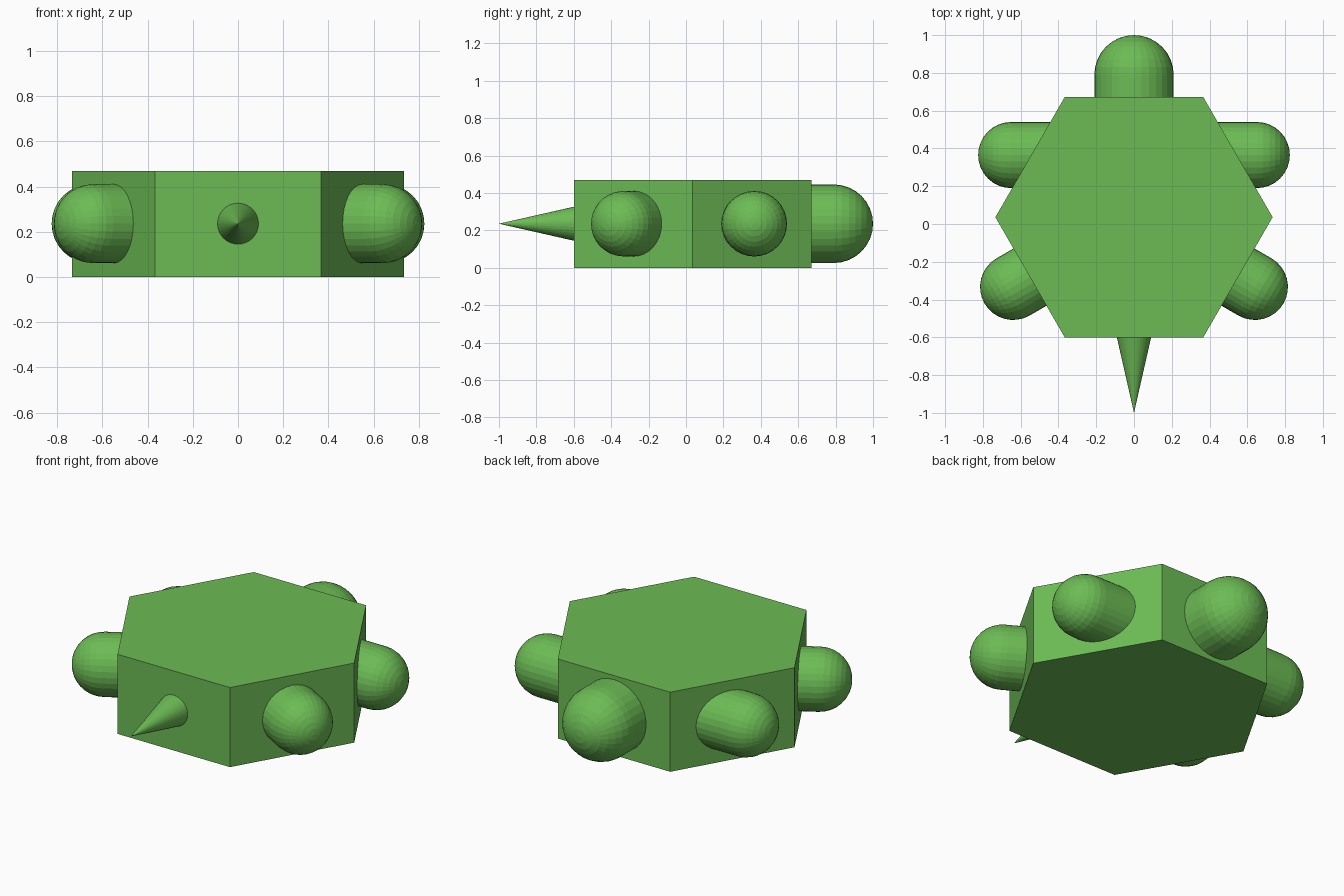
import bpy, bmesh, math
from mathutils import Vector, Matrix

if "Cube" in bpy.data.objects:
    bpy.data.objects.remove(bpy.data.objects["Cube"])

green = bpy.data.materials.new("green")
green.diffuse_color = (0.15, 0.50, 0.09, 1)
green.use_nodes = True
green.node_tree.nodes["Principled BSDF"].inputs["Base Color"].default_value = green.diffuse_color
MID = 0.236  # height of every limb axis


def finish(name, bm, matrix):
    bmesh.ops.recalc_face_normals(bm, faces=bm.faces)
    mesh = bpy.data.meshes.new(name)
    bm.to_mesh(mesh)
    bm.free()
    mesh.materials.append(green)
    ob = bpy.data.objects.new(name, mesh)
    bpy.context.collection.objects.link(ob)
    ob.matrix_world = matrix
    return ob


def aim(origin, direction):
    rot = Vector(direction).to_track_quat('Z', 'Y').to_matrix().to_4x4()
    return Matrix.Translation(origin) @ rot


def limb(name, centre, direction, radius, length):
    """Round-ended cylinder; centre is the middle of the outer dome."""
    bm = bmesh.new()
    steps = 8
    profile = [(0, -length), (radius, -length)]
    profile += [(radius * math.cos(a), radius * math.sin(a))
                for a in (i * math.pi / 2 / steps for i in range(steps))]
    profile.append((0, radius))
    verts = [bm.verts.new((r, 0, z)) for r, z in profile]
    edges = [bm.edges.new(p) for p in zip(verts, verts[1:])]
    bmesh.ops.spin(bm, geom=verts + edges, cent=(0, 0, 0), axis=(0, 0, 1),
                   angle=math.tau, steps=32, use_duplicate=False)
    bmesh.ops.remove_doubles(bm, verts=bm.verts, dist=1e-4)
    return finish(name, bm, aim((*centre, MID), direction))


# Hexagonal body
bm = bmesh.new()
bmesh.ops.create_cone(bm, cap_ends=True, segments=6, radius1=0.734,
                      radius2=0.734, depth=0.47)
turn = 0 if any(abs(v.co.y) < 1e-4 for v in bm.verts) else math.pi / 6
finish("body", bm, Matrix.Translation((0, 0.036, 0.235))
       @ Matrix.Rotation(turn, 4, 'Z'))

# Head
limb("head", (0, 0.79), (0, 1, 0), 0.21, 0.3)

# Legs: one pair straight out, one pair square to the slanted sides
c, s = math.cos(math.pi / 6), math.sin(math.pi / 6)
for side, label in ((1, "right"), (-1, "left")):
    limb("upper_leg_" + label, (side * 0.65, 0.365), (side, 0, 0), 0.175, 0.3)
    limb("lower_leg_" + label, (side * 0.64, -0.333), (side * c, -s, 0), 0.175, 0.3)

# Pointed tail
bm = bmesh.new()
bmesh.ops.create_cone(bm, cap_ends=True, segments=32, radius1=0.093,
                      radius2=0, depth=0.41)
bmesh.ops.remove_doubles(bm, verts=bm.verts, dist=1e-4)
finish("tail", bm, aim((0, -0.795, MID), (0, -1, 0)))
